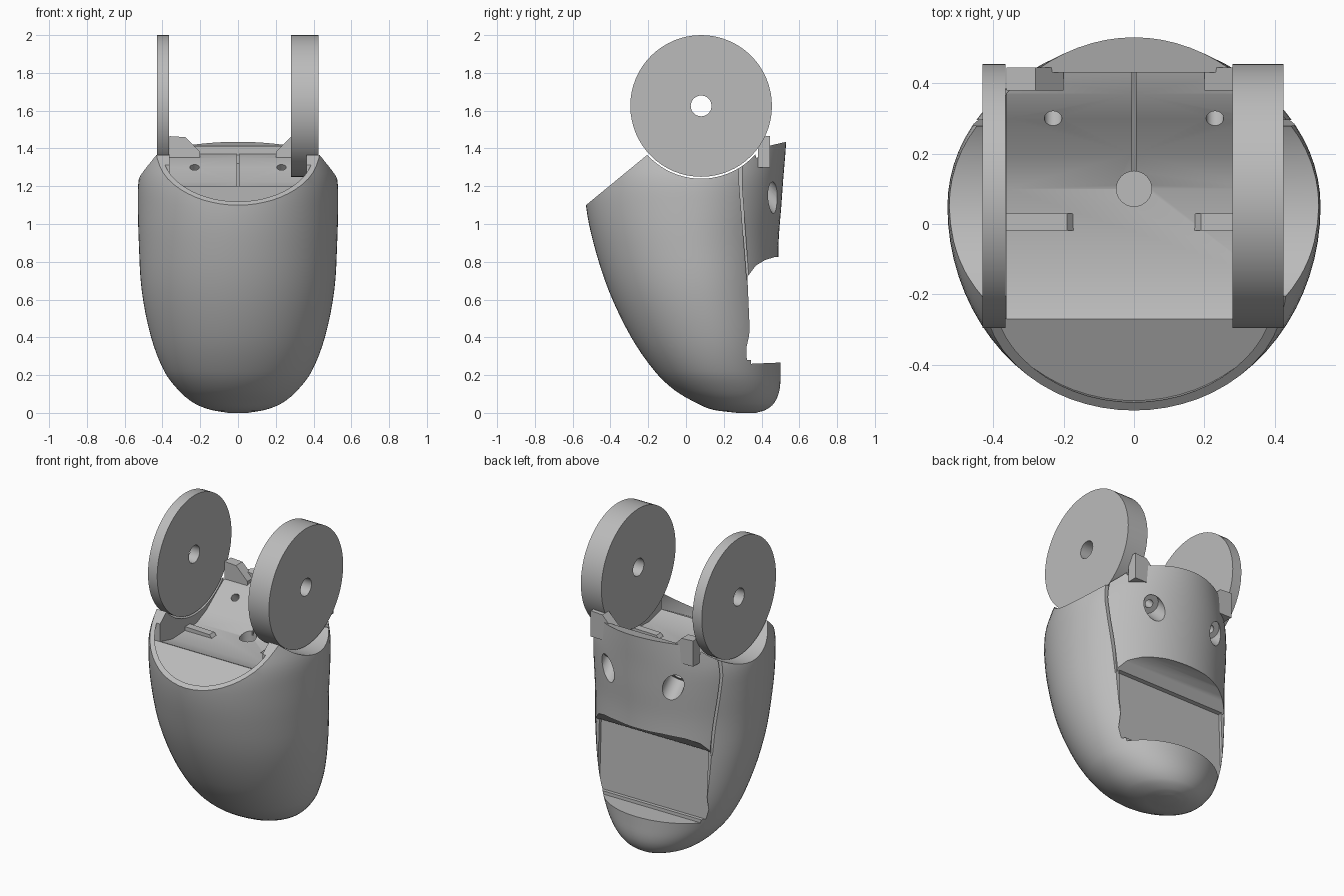
import bpy, bmesh, math
from mathutils import Vector

cube = bpy.data.objects.get("Cube")
if cube:
    bpy.data.objects.remove(cube, do_unlink=True)

grey = bpy.data.materials.new("plain grey")
grey.use_nodes = True
grey.diffuse_color = (0.5, 0.5, 0.5, 1)
grey.node_tree.nodes["Principled BSDF"].inputs["Base Color"].default_value = (0.5, 0.5, 0.5, 1)

AXLE_Y, AXLE_Z = 0.08, 1.625


def finish(name, bm):
    bmesh.ops.recalc_face_normals(bm, faces=bm.faces)
    mesh = bpy.data.meshes.new(name)
    bm.to_mesh(mesh)
    bm.free()
    mesh.materials.append(grey)
    obj = bpy.data.objects.new(name, mesh)
    bpy.context.collection.objects.link(obj)
    return obj


def prism(name, outline, lo, hi, axis="x"):
    """Extrude a yz outline along x, or an xz outline along y."""
    bm = bmesh.new()
    place = (lambda a, b, t: (t, a, b)) if axis == "x" else (lambda a, b, t: (a, t, b))
    ends = [[bm.verts.new(place(a, b, t)) for a, b in outline] for t in (lo, hi)]
    for end in ends:
        bm.faces.new(end)
    n = len(outline)
    for i in range(n):
        j = (i + 1) % n
        bm.faces.new((ends[0][i], ends[0][j], ends[1][j], ends[1][i]))
    return finish(name, bm)


def rod(name, start, end, radius, sides=32):
    start, end = Vector(start), Vector(end)
    bm = bmesh.new()
    bmesh.ops.create_cone(bm, cap_ends=True, segments=sides, radius1=radius,
                          radius2=radius, depth=(end - start).length)
    turn = (end - start).to_track_quat("Z", "Y").to_matrix().to_4x4()
    turn.translation = (start + end) / 2
    bm.transform(turn)
    return finish(name, bm)


def combine(obj, tool, operation="DIFFERENCE"):
    """Apply a boolean and remove the tool."""
    mod = obj.modifiers.new("bool", "BOOLEAN")
    mod.operation, mod.object, mod.solver = operation, tool, "EXACT"
    graph = bpy.context.evaluated_depsgraph_get()
    old = obj.data
    new = bpy.data.meshes.new_from_object(obj.evaluated_get(graph))
    obj.modifiers.clear()
    obj.data = new
    bpy.data.meshes.remove(old)
    bpy.data.objects.remove(tool, do_unlink=True)


# Pod sections: height, half width, front, back, widest point
SECTIONS = [
    (0.0, 0.05, 0.27, 0.37, 0.32), (0.015, 0.14, 0.15, 0.42, 0.28),
    (0.05, 0.23, 0.06, 0.465, 0.25), (0.12, 0.315, -0.06, 0.495, 0.21),
    (0.22, 0.39, -0.165, 0.5, 0.17), (0.4, 0.46, -0.29, 0.5, 0.13),
    (0.65, 0.51, -0.41, 0.49, 0.08), (0.9, 0.525, -0.49, 0.49, 0.05),
    (1.1, 0.53, -0.53, 0.505, 0.05), (1.24, 0.525, -0.53, 0.515, 0.05),
    (1.36, 0.49, -0.5, 0.525, 0.05), (1.5, 0.44, -0.46, 0.535, 0.05)]


def smooth_sections(steps=4):
    rows = [Vector(s) for s in SECTIONS]
    for i in range(len(rows) - 1):
        a, b = rows[i], rows[i + 1]
        before, after = rows[max(i - 1, 0)], rows[min(i + 2, len(rows) - 1)]
        span = b[0] - a[0]
        ta = (b - before) * (span / (b[0] - before[0]))
        tb = (after - a) * (span / (after[0] - a[0]))
        for k in range(steps):
            t = k / steps
            yield (a * (2 * t**3 - 3 * t**2 + 1) + ta * (t**3 - 2 * t**2 + t)
                   + b * (3 * t**2 - 2 * t**3) + tb * (t**3 - t**2))
    yield rows[-1]


def pod(name, inset=0.0, sides=72):
    bm = bmesh.new()
    rings = []
    for z, w, front, back, mid in smooth_sections():
        w, f, b = (max(v - inset, 0.01) for v in (w, mid - front, back - mid))
        ring = []
        for i in range(sides):
            c, s = math.cos(math.tau * i / sides), math.sin(math.tau * i / sides)
            ring.append(bm.verts.new((w * c, mid + s * (b if s > 0 else f), z)))
        rings.append(ring)
    for lower, upper in zip(rings, rings[1:]):
        for i in range(sides):
            j = (i + 1) % sides
            bm.faces.new((lower[i], lower[j], upper[j], upper[i]))
    bm.faces.new(rings[0])
    bm.faces.new(rings[-1])
    return finish(name, bm)


shell = pod("shell")

# Sloped front top, round clearance under the wheels, back plate rim
arc = []
for i in range(25):
    y = -0.205 + i * 0.6 / 24
    arc.append((y, AXLE_Z - math.sqrt(0.385**2 - (y - AXLE_Y)**2)))
combine(shell, prism("top_cutter", [(-0.7, 0.96)] + arc +
                     [(0.53, 1.435), (0.7, 1.45), (0.7, 1.7), (-0.7, 1.7)], -0.8, 0.8))

# Crescent pocket behind the front rim
pocket = pod("pocket_cutter", 0.025)
combine(pocket, prism("pocket_limit", [(-0.6, 1.03), (-0.27, 1.2), (-0.27, 1.6), (-0.6, 1.6)],
                      -0.42, 0.42), "INTERSECT")
combine(shell, pocket)

# Saddle between the wheels
combine(shell, prism("saddle_cutter", [
    (-0.285, 1.207), (-0.25, 1.195), (-0.145, 1.17), (0.1, 1.18), (0.2, 1.225),
    (0.3, 1.3), (0.37, 1.35), (0.43, 1.37), (0.43, 1.7), (-0.285, 1.7)], -0.362, 0.362))

# Open notch at the back with an inset panel
combine(shell, prism("notch_cutter", [
    (0.345, 0.26), (0.7, 0.275), (0.7, 0.83), (0.47, 0.825), (0.42, 0.81),
    (0.37, 0.78), (0.325, 0.72)], -0.8, 0.8))
combine(shell, prism("panel_cutter", [
    (0.322, 0.28), (0.4, 0.28), (0.4, 0.74), (0.305, 0.72)], -0.385, 0.385))
combine(shell, rod("panel_hole_cutter", (0, 0.25, 0.45), (0, 0.4, 0.45), 0.03))

# Seams beside the back plate, and its two angled screw holes
for side in (-1, 1):
    lo, hi = sorted((side * 0.4, side * 0.7))
    combine(shell, prism("seam_cutter", [
        (0.275, 1.4), (0.282, 1.2), (0.322, 0.7), (0.334, 0.7), (0.296, 1.2), (0.296, 1.4)],
        lo, hi))
    x = side * 0.23
    combine(shell, rod("screw_head_cutter", (x, 0.41, 1.19), (x, 0.65, 0.95), 0.06))
    combine(shell, rod("screw_cutter", (x, 0.2, 1.4), (x, 0.5, 1.1), 0.025))

# Round hole and cable slot in the saddle floor
combine(shell, rod("floor_hole_cutter", (0, 0.1, 1.12), (0, 0.1, 1.4), 0.05))
combine(shell, prism("slot_cutter", [(0.1, 1.15), (0.43, 1.32), (0.43, 1.6), (0.1, 1.6)],
                     -0.005, 0.005))

# Chamfered ears at the back of the saddle, and low floor ridges
parts = [shell]
for side, label in ((-1, "right"), (1, "left")):
    ear = [(side * a, b) for a, b in
           ((0.362, 1.3), (0.362, 1.465), (0.28, 1.46), (0.2, 1.38), (0.2, 1.3))]
    parts.append(prism(label + "_ear", ear, 0.38, 0.445, "y"))
    ridge = [(side * a, b) for a, b in
             ((0.362, 1.15), (0.362, 1.2), (0.19, 1.195), (0.15, 1.15))]
    parts.append(prism(label + "_floor_ridge", ridge, -0.018, 0.03, "y"))

# Wheels: a thin one and a thick one, each with an axle hole
for name, lo, hi in (("right_thin_wheel", -0.43, -0.365), ("left_thick_wheel", 0.28, 0.425)):
    wheel = rod(name, (lo, AXLE_Y, AXLE_Z), (hi, AXLE_Y, AXLE_Z), 0.375, 64)
    combine(wheel, rod("axle_cutter", (lo - 0.1, AXLE_Y, AXLE_Z),
                       (hi + 0.1, AXLE_Y, AXLE_Z), 0.055))
    parts.append(wheel)

# Smooth curved walls, keep hard edges
for obj in bpy.context.selected_objects:
    obj.select_set(False)
for obj in parts:
    obj.select_set(True)
bpy.context.view_layer.objects.active = shell
bpy.ops.object.shade_smooth_by_angle(angle=math.radians(28))
